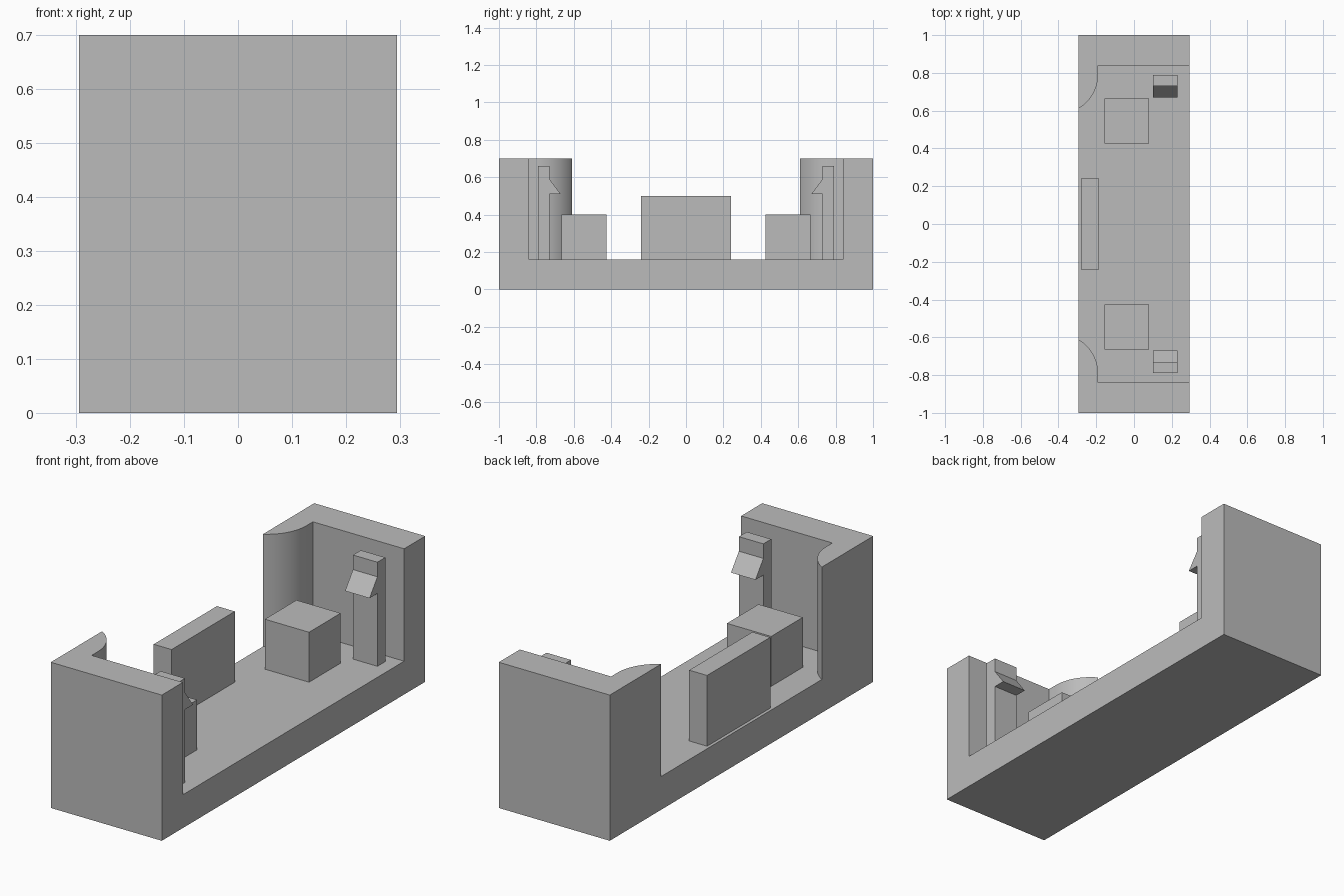
import bpy, bmesh, math
from mathutils import Vector

cube = bpy.data.objects.get("Cube")
if cube:
    bpy.data.objects.remove(cube, do_unlink=True)

grey = bpy.data.materials.new("plain_grey")
grey.use_nodes = True
grey.diffuse_color = (0.5, 0.5, 0.5, 1)
grey.node_tree.nodes["Principled BSDF"].inputs["Base Color"].default_value = (0.5, 0.5, 0.5, 1)

HALF_X, FLOOR, TOP = 0.295, 0.16, 0.70


def prism(name, outline, offset):
    """Extrude a flat outline of 3D points along an offset vector."""
    bm = bmesh.new()
    face = bm.faces.new([bm.verts.new(p) for p in outline])
    out = bmesh.ops.extrude_face_region(bm, geom=[face])
    moved = [v for v in out["geom"] if isinstance(v, bmesh.types.BMVert)]
    bmesh.ops.translate(bm, verts=moved, vec=Vector(offset))
    bmesh.ops.recalc_face_normals(bm, faces=bm.faces)
    mesh = bpy.data.meshes.new(name)
    bm.to_mesh(mesh)
    bm.free()
    mesh.materials.append(grey)
    obj = bpy.data.objects.new(name, mesh)
    bpy.context.collection.objects.link(obj)
    return obj


def box(name, x0, x1, y0, y1, z0, z1):
    return prism(name, [(x0, y0, z0), (x1, y0, z0), (x1, y1, z0), (x0, y1, z0)], (0, 0, z1 - z0))


# Pocket outline: straight end walls with a rounded return at the -x side
radius, cx, cy = 0.21, -0.40, 0.792
sweep = math.acos((-HALF_X - cx) / radius)
steps = 16
half = [(0.4, 0.84), (cx + radius, 0.84)]
for i in range(steps + 1):
    a = sweep * i / steps
    half.append((cx + radius * math.cos(a), cy - radius * math.sin(a)))
half.append((-0.4, half[-1][1]))
outline = half + [(x, -y) for x, y in reversed(half)]

# Body: solid block with the pocket cut out
body = box("body", -HALF_X, HALF_X, -1, 1, 0, TOP)
cutter = prism("pocket_cutter", [(x, y, FLOOR) for x, y in outline], (0, 0, 1))
cutter.hide_render = True
cut = body.modifiers.new("pocket", "BOOLEAN")
cut.operation, cut.solver, cut.object = "DIFFERENCE", "EXACT", cutter
bpy.ops.object.select_all(action="DESELECT")
bpy.context.view_layer.objects.active = body
body.select_set(True)
bpy.ops.object.modifier_apply(modifier=cut.name)
bpy.data.objects.remove(cutter, do_unlink=True)
bpy.ops.object.shade_smooth_by_angle(angle=math.radians(30))

# Upright plate in the middle of the open side
box("centre_plate", -0.28, -0.185, -0.24, 0.24, FLOOR, 0.50)

# Support blocks and hooked clips at both ends
clip = [(0.79, FLOOR), (0.79, 0.66), (0.73, 0.66), (0.73, 0.59),
        (0.67, 0.51), (0.73, 0.51), (0.73, FLOOR)]
for side, s in (("front", -1), ("back", 1)):
    y0, y1 = sorted((s * 0.425, s * 0.665))
    box(side + "_block", -0.155, 0.08, y0, y1, FLOOR, 0.40)
    prism(side + "_clip", [(0.10, s * y, z) for y, z in clip], (0.13, 0, 0))
